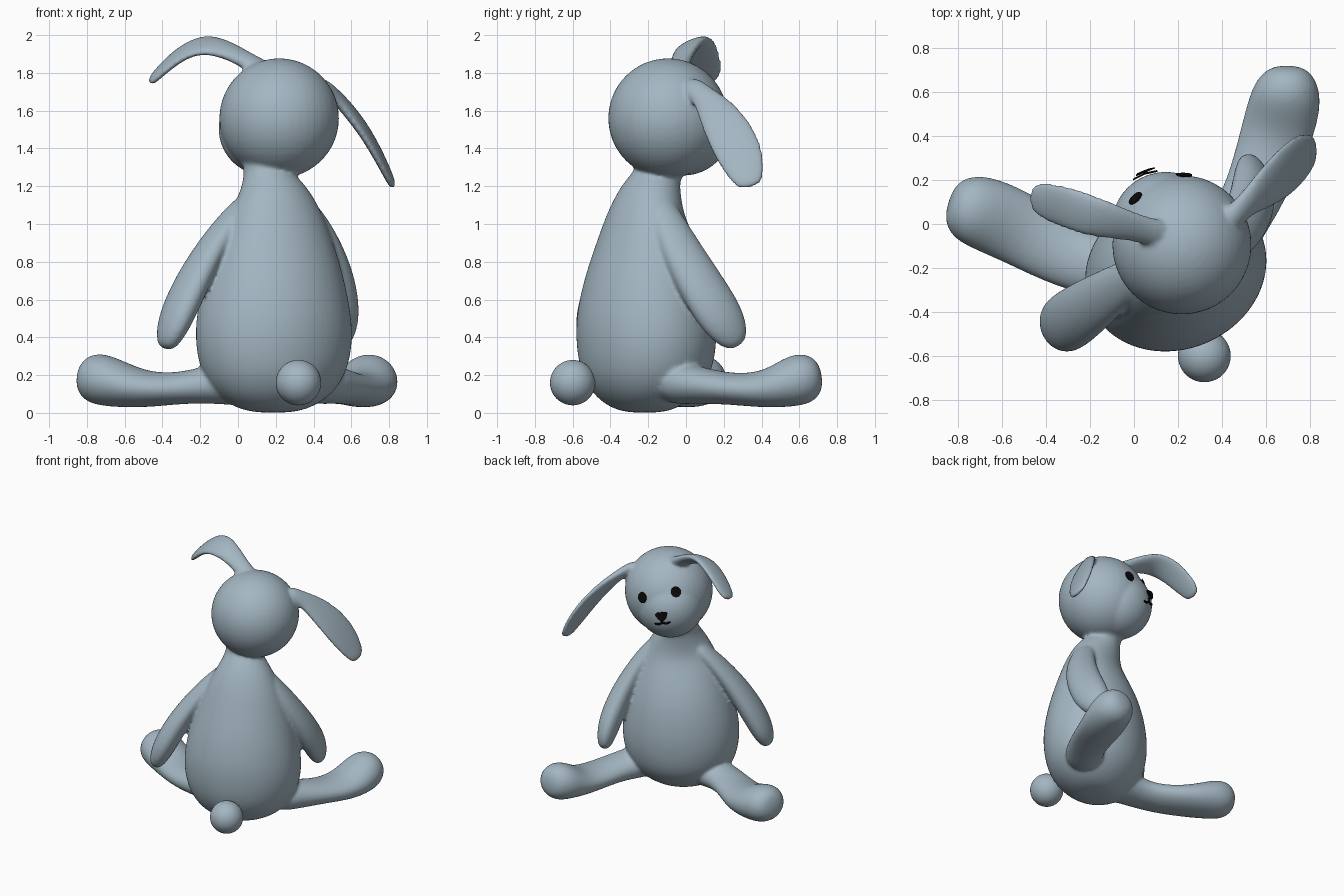
import bpy, bmesh, math
from mathutils import Vector as V


def material(name, rgb):
    m = bpy.data.materials.new(name)
    m.diffuse_color = (*rgb, 1)
    return m


FUR = material("blue grey fur", (0.37, 0.47, 0.54))
BLACK = material("black", (0.003, 0.003, 0.003))

FACING = V((-0.4, 0.917, 0))      # the toy looks back and to the left
SIDE = V((0.917, 0.4, 0))
HEAD_UP = V((0.22, 0.1, 1)).normalized()   # head is rolled sideways


def finish(name, bm, mat):
    bmesh.ops.recalc_face_normals(bm, faces=bm.faces)
    for f in bm.faces:
        f.smooth = True
    me = bpy.data.meshes.new(name)
    bm.to_mesh(me)
    bm.free()
    me.materials.append(mat)
    ob = bpy.data.objects.new(name, me)
    bpy.context.collection.objects.link(ob)
    return ob


def loft(name, rows, wide_dir, sides=12):
    """Soft tube through elliptical rings: x, y, z, half width, half thickness."""
    bm = bmesh.new()
    centres = [V(r[:3]) for r in rows]
    comp = 3 / (2 + math.cos(2 * math.pi / sides))   # undo subdivision shrink
    rings = []
    for i, r in enumerate(rows):
        t = (centres[min(i + 1, len(rows) - 1)] - centres[max(i - 1, 0)]).normalized()
        w = V(wide_dir)
        w = (w - t * w.dot(t)).normalized()
        n = t.cross(w)
        ring = []
        for k in range(sides):
            a = 2 * math.pi * k / sides
            ring.append(bm.verts.new(centres[i] + comp * (w * r[3] * math.cos(a) + n * r[4] * math.sin(a))))
        rings.append(ring)
    for a, b in zip(rings, rings[1:]):
        for k in range(sides):
            j = (k + 1) % sides
            bm.faces.new((a[k], a[j], b[j], b[k]))
    bm.faces.new(rings[0])
    bm.faces.new(rings[-1])
    ob = finish(name, bm, FUR)
    mod = ob.modifiers.new("soft", 'SUBSURF')
    mod.levels = mod.render_levels = 2
    return ob


def ball(name, centre, radius):
    bm = bmesh.new()
    bmesh.ops.create_uvsphere(bm, u_segments=40, v_segments=24, radius=radius)
    bmesh.ops.translate(bm, verts=bm.verts, vec=V(centre))
    return finish(name, bm, FUR)


def fuse(name, parts):
    """Melt the parts into one seamless skin with softened joints."""
    bpy.context.view_layer.update()
    deps = bpy.context.evaluated_depsgraph_get()
    bm = bmesh.new()
    for p in parts:
        ev = p.evaluated_get(deps)
        bm.from_mesh(ev.to_mesh())
        ev.to_mesh_clear()
    for p in parts:
        bpy.data.objects.remove(p)
    ob = finish(name, bm, FUR)
    rm = ob.modifiers.new("skin", 'REMESH')
    rm.mode = 'VOXEL'
    rm.voxel_size = 0.0115
    rm.use_smooth_shade = True
    sm = ob.modifiers.new("soften", 'SMOOTH')
    sm.factor = 0.5
    sm.iterations = 9
    return ob


def patch(name, centre, radius, direction, outline):
    """Thin black plate wrapped on a sphere."""
    d = V(direction).normalized()
    up = (HEAD_UP - d * HEAD_UP.dot(d)).normalized()
    right = up.cross(d)
    bm = bmesh.new()
    verts = [bm.verts.new(V(centre) + (d * radius + right * a + up * b).normalized() * (radius + 0.004))
             for a, b in outline]
    face = bm.faces.new(verts)
    top = bmesh.ops.extrude_face_region(bm, geom=[face])
    for v in top["geom"]:
        if isinstance(v, bmesh.types.BMVert):
            v.co += d * 0.006
    ob = finish(name, bm, BLACK)
    for p in ob.data.polygons:
        p.use_smooth = False
    return ob


# pear-shaped body and neck
body = loft("body", [
    (0.19, -0.20, 0.0, 0.09, 0.08), (0.19, -0.20, 0.025, 0.20, 0.17),
    (0.19, -0.205, 0.09, 0.31, 0.26), (0.19, -0.21, 0.20, 0.39, 0.335),
    (0.19, -0.21, 0.36, 0.427, 0.362), (0.19, -0.21, 0.52, 0.42, 0.36),
    (0.195, -0.205, 0.72, 0.375, 0.322), (0.20, -0.21, 0.90, 0.315, 0.255),
    (0.20, -0.21, 1.05, 0.255, 0.195), (0.185, -0.185, 1.16, 0.195, 0.16),
    (0.165, -0.155, 1.24, 0.14, 0.125), (0.165, -0.145, 1.29, 0.135, 0.12),
    (0.185, -0.12, 1.37, 0.2, 0.18)], SIDE, 16)

# head with a slight muzzle bulge
HEAD, HEAD_R = V((0.218, -0.095, 1.56)), 0.317
MUZZLE, MUZZLE_R = V((0.145, -0.01, 1.505)), 0.248
head = ball("head", HEAD, HEAD_R)
muzzle = ball("muzzle", MUZZLE, MUZZLE_R)

# legs with upturned feet
left_leg = loft("left_leg", [
    (0.05, -0.21, 0.17, 0.16, 0.14), (-0.12, -0.20, 0.155, 0.14, 0.105),
    (-0.3, -0.16, 0.13, 0.14, 0.08), (-0.5, -0.03, 0.12, 0.168, 0.095),
    (-0.68, 0.05, 0.165, 0.17, 0.135), (-0.78, 0.08, 0.19, 0.15, 0.135),
    (-0.845, 0.1, 0.20, 0.08, 0.07)], (0, 1, 0))
right_leg = loft("right_leg", [
    (0.37, -0.13, 0.17, 0.15, 0.13), (0.5, 0.04, 0.15, 0.13, 0.1),
    (0.59, 0.24, 0.125, 0.15, 0.08), (0.652, 0.42, 0.12, 0.165, 0.096),
    (0.69, 0.56, 0.165, 0.165, 0.135), (0.70, 0.65, 0.19, 0.14, 0.135),
    (0.7, 0.722, 0.20, 0.075, 0.07)], (1, 0, 0))

# hanging arms
left_arm = loft("left_arm", [
    (0.08, -0.18, 1.15, 0.06, 0.05), (-0.025, -0.25, 1.045, 0.09, 0.055),
    (-0.14, -0.33, 0.88, 0.115, 0.07), (-0.245, -0.405, 0.69, 0.135, 0.084),
    (-0.325, -0.46, 0.51, 0.138, 0.084), (-0.365, -0.48, 0.40, 0.105, 0.065),
    (-0.385, -0.49, 0.335, 0.05, 0.035)], FACING)
right_arm = loft("right_arm", [
    (0.30, -0.15, 1.15, 0.06, 0.05), (0.395, -0.11, 1.045, 0.09, 0.055),
    (0.475, -0.035, 0.88, 0.115, 0.07), (0.53, 0.065, 0.70, 0.13, 0.084),
    (0.55, 0.17, 0.53, 0.135, 0.084), (0.54, 0.24, 0.42, 0.105, 0.065),
    (0.53, 0.28, 0.35, 0.05, 0.035)], FACING)

# floppy ears with blunt tips
left_ear = loft("left_ear", [
    (0.16, -0.06, 1.79, 0.08, 0.06), (0.06, -0.03, 1.86, 0.06, 0.036),
    (-0.06, 0.0, 1.925, 0.08, 0.034), (-0.19, 0.035, 1.96, 0.105, 0.03),
    (-0.32, 0.08, 1.895, 0.105, 0.028), (-0.43, 0.11, 1.79, 0.085, 0.024),
    (-0.47, 0.12, 1.745, 0.055, 0.018)], (0.2, 0.85, 0.45))
right_ear = loft("right_ear", [
    (0.42, 0.0, 1.74, 0.07, 0.05), (0.50, 0.08, 1.695, 0.055, 0.034),
    (0.58, 0.15, 1.61, 0.1, 0.032), (0.665, 0.22, 1.50, 0.125, 0.03),
    (0.735, 0.28, 1.38, 0.13, 0.028), (0.795, 0.325, 1.26, 0.1, 0.024),
    (0.825, 0.34, 1.19, 0.06, 0.018)], (-0.1, 0.85, 0.4))

fuse("soft_toy_skin", [body, head, muzzle, left_leg, right_leg,
                       left_arm, right_arm, left_ear, right_ear])
ball("tail", (0.32, -0.60, 0.16), 0.12)

# painted face
disc = [(0.036 * math.cos(k * math.pi / 10), 0.04 * math.sin(k * math.pi / 10)) for k in range(20)]
patch("right_eye", HEAD, HEAD_R + 0.002, (0.01, 0.31, 0.055), disc)
patch("left_eye", HEAD, HEAD_R + 0.002, (-0.21, 0.21, 0.12), disc)
patch("nose", MUZZLE, MUZZLE_R + 0.016, (-0.098, 0.25, 0.015),
      [(-0.048, 0.02), (-0.03, 0.032), (0.03, 0.032), (0.048, 0.02),
       (0.03, -0.018), (0.01, -0.034), (-0.01, -0.034), (-0.03, -0.018)])
patch("mouth", MUZZLE, MUZZLE_R + 0.006, (-0.1, 0.25, -0.042),
      [(-0.06, 0.002), (-0.03, -0.002), (-0.007, 0.006), (-0.007, 0.03), (0.007, 0.03),
       (0.007, 0.006), (0.03, -0.002), (0.06, 0.002), (0.06, -0.012), (0.03, -0.018),
       (0, -0.008), (-0.03, -0.018), (-0.06, -0.012)])
